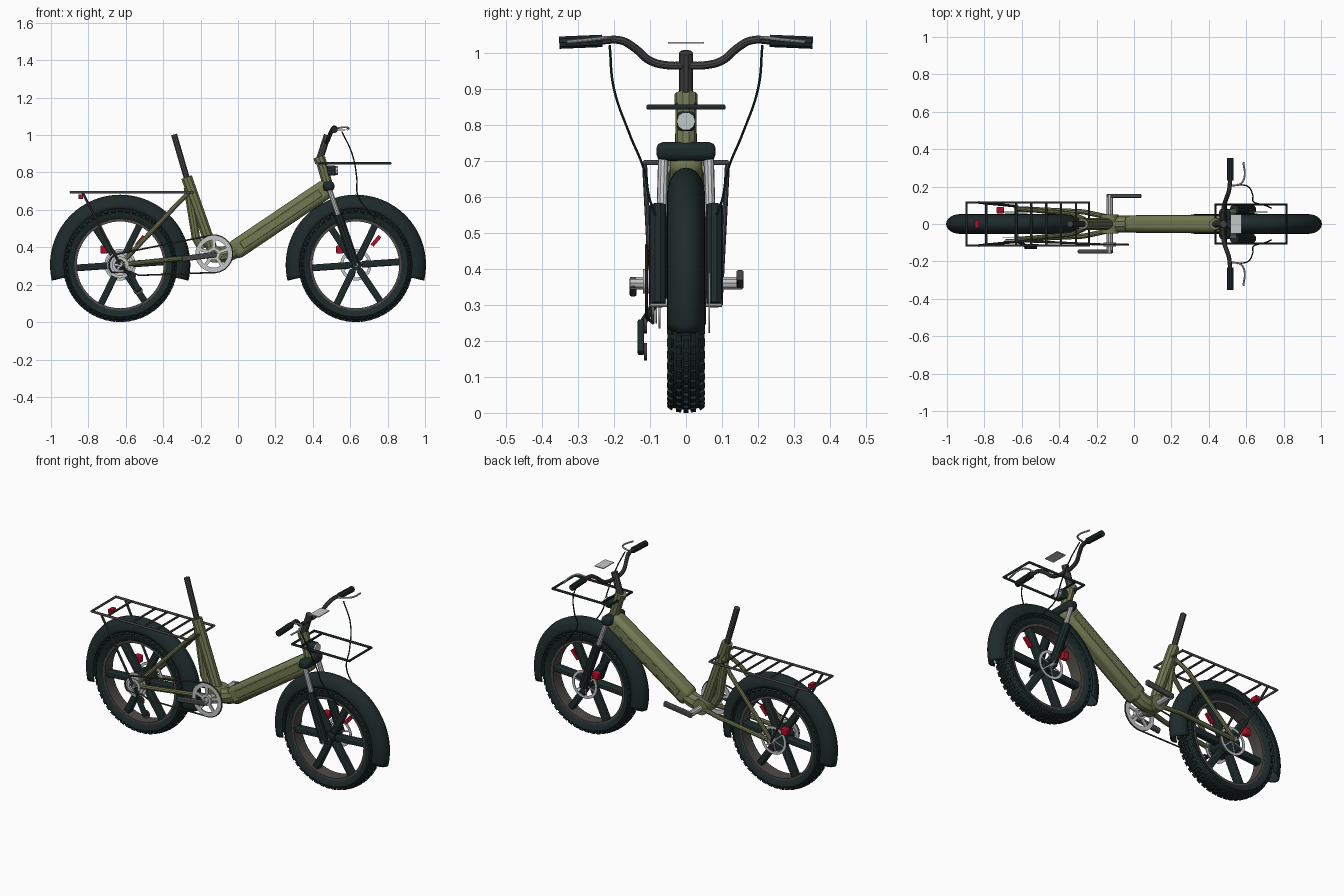
import bpy, bmesh, math
from mathutils import Matrix, Vector

old = bpy.data.objects.get("Cube")
if old:
    bpy.data.objects.remove(old, do_unlink=True)


def material(name, r, g, b):
    m = bpy.data.materials.new(name)
    m.use_nodes = True
    m.diffuse_color = (r, g, b, 1)
    m.node_tree.nodes["Principled BSDF"].inputs["Base Color"].default_value = (r, g, b, 1)
    return m


OLIVE = material("olive paint", .17, .19, .085)
BLACK = material("dark rubber", .013, .023, .023)
GREY = material("dark grey metal", .06, .06, .06)
RIM = material("rim grey", .075, .068, .062)
SILVER = material("silver metal", .55, .57, .58)
RED = material("red", .45, .004, .018)
CHAIN = material("chain brown", .06, .05, .03)


def smooth(ob, angle=35):
    bpy.ops.object.select_all(action='DESELECT')
    ob.select_set(True)
    bpy.context.view_layer.objects.active = ob
    bpy.ops.object.shade_smooth_by_angle(angle=math.radians(angle))


def finish(bm, name, mat):
    bmesh.ops.recalc_face_normals(bm, faces=bm.faces)
    me = bpy.data.meshes.new(name)
    bm.to_mesh(me)
    bm.free()
    me.materials.append(mat)
    ob = bpy.data.objects.new(name, me)
    bpy.context.collection.objects.link(ob)
    return ob


def tube(name, pts, r, mat, curved=False, cyclic=False):
    cu = bpy.data.curves.new(name, 'CURVE')
    cu.dimensions = '3D'
    cu.bevel_depth = r
    cu.bevel_resolution = 3
    cu.use_fill_caps = True
    sp = cu.splines.new('BEZIER' if curved else 'POLY')
    if curved:
        sp.bezier_points.add(len(pts) - 1)
        for bp, p in zip(sp.bezier_points, pts):
            bp.co = p
            bp.handle_left_type = bp.handle_right_type = 'AUTO'
        sp.resolution_u = 8
    else:
        sp.points.add(len(pts) - 1)
        for q, p in zip(sp.points, pts):
            q.co = (*p, 1)
    sp.use_cyclic_u = cyclic
    cu.materials.append(mat)
    ob = bpy.data.objects.new(name, cu)
    bpy.context.collection.objects.link(ob)
    bpy.ops.object.select_all(action='DESELECT')
    ob.select_set(True)
    bpy.context.view_layer.objects.active = ob
    bpy.ops.object.convert(target='MESH')
    smooth(bpy.context.view_layer.objects.active)


def bar(name, a, b, y, height, depth, mat, bevel=0.0):
    """Box running from a to b (x, z) at a given y."""
    dx, dz = b[0] - a[0], b[1] - a[1]
    bm = bmesh.new()
    bmesh.ops.create_cube(bm, size=1)
    bmesh.ops.scale(bm, vec=(math.hypot(dx, dz), depth, height), verts=bm.verts)
    ob = finish(bm, name, mat)
    ob.location = ((a[0] + b[0]) / 2, y, (a[1] + b[1]) / 2)
    ob.rotation_euler.y = -math.atan2(dz, dx)
    if bevel:
        mod = ob.modifiers.new("bevel", 'BEVEL')
        mod.width = bevel
        mod.segments = 2
        smooth(ob, 50)
    return ob


def lathe(name, profile, cx, cz, mat, start=0, end=360, segs=64, closed=True):
    """Sweep a profile of (radius, y) around a sideways axle."""
    bm = bmesh.new()
    full = end - start == 360
    rings = []
    for i in range(segs if full else segs + 1):
        a = math.radians(start + (end - start) * i / segs)
        rings.append([bm.verts.new((cx + r * math.cos(a), y, cz + r * math.sin(a))) for r, y in profile])
    n = len(profile)
    for i in range(segs):
        p, q = rings[i], rings[(i + 1) % len(rings)]
        for j in range(n if closed else n - 1):
            k = (j + 1) % n
            bm.faces.new((p[j], p[k], q[k], q[j]))
    ob = finish(bm, name, mat)
    smooth(ob)
    return ob


def ring(name, r0, r1, y0, y1, cx, cz, mat, segs=48):
    return lathe(name, [(r0, y0), (r1, y0), (r1, y1), (r0, y1)], cx, cz, mat, segs=segs)


def polar(cx, r, deg, cz):
    return cx + r * math.cos(math.radians(deg)), cz + r * math.sin(math.radians(deg))


# Wheels
CZ, WX, BX, BZ = .306, .63, -.13, .365
for end, cx in (("rear", -WX), ("front", WX)):
    half = [(.24, .034), (.258, .049), (.278, .051), (.291, .04), (.297, .018)]
    lathe(end + "_tyre", half + [(r, -y) for r, y in reversed(half)], cx, CZ, BLACK)
    bm = bmesh.new()
    for y, r, count, tilt in ((0, .299, 48, 0), (.02, .297, 48, 8), (.042, .289, 48, 40)):
        for s in ((1, -1) if y else (1,)):
            for i in range(count):
                a = 2 * math.pi * (i + (.5 if y == .02 else 0)) / count
                m = (Matrix.Translation((cx, 0, CZ)) @ Matrix.Rotation(a, 4, 'Y')
                     @ Matrix.Translation((0, s * y, r)) @ Matrix.Rotation(-s * math.radians(tilt), 4, 'X')
                     @ Matrix.Diagonal((.024, .015, .014, 1)))
                bmesh.ops.create_cube(bm, size=1, matrix=m)
    finish(bm, end + "_tyre_knobs", BLACK)
    ring(end + "_rim", .232, .25, -.038, .038, cx, CZ, RIM, 64)
    for i in range(6):
        a = 4 + 60 * i
        bar(f"{end}_spoke_{i}", polar(cx, .03, a, CZ), polar(cx, .238, a, CZ), 0, .036, .044, BLACK, .007)
    ring(end + "_hub", .008, .06 if end == "rear" else .03, -.05, .055, cx, CZ, BLACK, 32)
    ring(end + "_axle", .002, .012, -.1, .1, cx, CZ, SILVER, 16)
    # Brake rotor, caliper and wheel reflector
    ring(end + "_rotor", .068, .084, .062, .066, cx, CZ, SILVER)
    for i in range(6):
        bar(f"{end}_rotor_arm_{i}", polar(cx, .012, 60 * i + 30, CZ), polar(cx, .07, 60 * i + 20, CZ),
            .064, .008, .004, SILVER)
    bar(end + "_caliper", (cx - .105, .388), (cx - .065, .388), .074, .042, .034, RED, .005)
    bar(end + "_reflector", polar(cx, .135, 50, CZ), polar(cx, .2, 50, CZ), 0, .02, .014, RED)
    # Fender
    arc = [(.3 + .072 * math.sin(t), .05 * math.cos(t)) for t in (math.pi * i / 12 for i in range(13))]
    fender = lathe(end + "_fender", arc, cx, CZ, BLACK, -13, 193, 56, closed=False)
    shell = fender.modifiers.new("shell", 'SOLIDIFY')
    shell.thickness = .006
    shell.offset = 0

# Main frame
bar("down_tube", (-.03, .375), (.485, .722), 0, .105, .09, OLIVE, .026)
for s, side in ((1, "left"), (-1, "right")):
    bar(f"battery_panel_{side}", (.02, .409), (.44, .692), s * .045, .042, .008, OLIVE, .003)
bar("battery_lid", (.0, .45), (.42, .733), 0, .012, .045, OLIVE, .004)
tube("frame_elbow", [(.02, 0, .408), (-.035, 0, .375), (-.08, 0, .362), (BX, 0, .362)], .045, OLIVE, True)
ring("bottom_bracket", .01, .046, -.05, .05, BX, BZ, OLIVE, 32)
tube("head_tube", [(.44, 0, .875), (.485, 0, .715)], .029, OLIVE)
tube("head_collar", [(.432, 0, .885), (.442, 0, .855)], .032, OLIVE)
tube("seat_tube", [(-.275, 0, .775), (BX, 0, BZ)], .031, OLIVE)
tube("seat_brace", [(-.268, 0, .72), (-.225, 0, .45), (-.19, 0, .39)], .024, OLIVE)
tube("seat_post", [(-.265, 0, .74), (-.342, 0, 1.003)], .017, GREY)
for s, side in ((1, "left"), (-1, "right")):
    tube(f"seat_stay_{side}", [(-.265, s * .025, .69), (-.33, s * .055, .625), (-WX, s * .082, CZ)], .0125, OLIVE)
    tube(f"chain_stay_{side}", [(BX, s * .035, .355), (-.27, s * .065, .345), (-WX, s * .082, CZ)], .0135, OLIVE)

    # Fork
    tube(f"fork_stanchion_{side}", [(.488, s * .063, .712), (.55, s * .068, .53)], .0145, SILVER)
    tube(f"fork_lower_{side}", [(.535, s * .078, .575), (WX, s * .078, .3)], .025, BLACK)
    # Handlebar grip, lever and brake cable
    tube(f"grip_{side}", [(.515, s * .232, 1.033), (.515, s * .352, 1.028)], .018, BLACK)
    tube(f"brake_lever_{side}", [(.525, s * .205, 1.036), (.57, s * .215, 1.042), (.59, s * .25, 1.038),
                                 (.585, s * .33, 1.03)], .005, SILVER, True)
    tube(f"brake_cable_{side}", [(.555, s * .212, 1.02), (.61, s * .2, .9), (.635, s * .155, .77),
                                 (.64, s * .118, .68), (.7, s * .1, .59), (.735, s * .085, .55)], .0035, BLACK, True)
    # Rear rack stay
    tube(f"rack_stay_{side}", [(-.83, s * .115, .69), (-WX, s * .095, CZ)], .007, GREY)

# Fork crown, stem, handlebar and display
bar("fork_crown", (.455, .726), (.515, .726), 0, .052, .165, BLACK, .018)
tube("stem", [(.438, 0, .875), (.478, 0, 1.0)], .02, GREY)
side_path = [(.475, .05, .965), (.482, .1, .978), (.497, .145, 1.015), (.508, .18, 1.034), (.515, .245, 1.033)]
tube("handlebar", [(x, -y, z) for x, y, z in reversed(side_path)] + [(.473, 0, .965)] + side_path, .0115, GREY, True)
bar("display", (.515, 1.028), (.575, 1.028), 0, .005, .1, SILVER)

# Headlamp
bar("lamp_body", (.475, .81), (.525, .81), 0, .055, .05, BLACK, .01)
tube("lamp_lens", [(.522, 0, .81), (.534, 0, .81)], .026, SILVER)


# Racks
def rack(name, x0, x1, z, y, r, bars, mat):
    tube(name + "_frame", [(x0, -y, z), (x1, -y, z), (x1, y, z), (x0, y, z)], r, mat, cyclic=True)
    for i, x in enumerate(bars):
        tube(f"{name}_bar_{i}", [(x, -y, z), (x, y, z)], r * .85, mat)


rack("front_rack", .435, .815, .849, .105, .0075, (.49,), BLACK)
rack("rear_rack", -.895, -.24, .695, .115, .0075, [-.79] + [-.63 + .08 * i for i in range(5)], GREY)
bar("tail_lamp", (-.853, .67), (-.828, .67), 0, .026, .045, RED, .003)

# Cranks and chainring
tube("crank_axle", [(BX, -.155, BZ - .005), (BX, .155, BZ - .005)], .018, SILVER)
bar("crank_left", (-.145, .358), (.04, .382), .15, .03, .02, GREY, .005)
bar("crank_right", (-.115, .362), (-.3, .338), -.147, .03, .02, GREY, .005)
ring("chainring", .074, .098, -.114, -.106, BX, BZ, SILVER)
ring("chainring_hub", .018, .034, -.12, -.1, BX, BZ, SILVER, 32)
for i in range(5):
    bar(f"chainring_arm_{i}", polar(BX, .025, 72 * i + 18, BZ), polar(BX, .08, 72 * i + 18, BZ),
        -.11, .018, .008, SILVER)

# Cassette, derailleur and chain
for i, r in enumerate((.072, .058, .044)):
    ring(f"sprocket_{i}", r - .016, r, -.076 - .009 * i, -.071 - .009 * i, -WX, CZ, SILVER, 40)
for i in range(6):
    bar(f"sprocket_arm_{i}", polar(-WX, .01, 60 * i, CZ), polar(-WX, .062, 60 * i, CZ), -.074, .012, .004, SILVER)
bar("derailleur_cage", (-.575, .255), (-.53, .165), -.125, .03, .018, BLACK, .005)
for i, p in enumerate(((-.57, .245), (-.535, .17))):
    ring(f"derailleur_pulley_{i}", .004, .024, -.116, -.108, *p, GREY, 20)
tube("derailleur_hanger", [(-WX, -.085, CZ), (-.575, -.12, .25)], .01, BLACK)
around = [polar(BX, .1, 95 - 15 * i, BZ) for i in range(13)]
back = [polar(-WX, .06, 220 - 20 * i, CZ) for i in range(7)]
loop = around + [(-.53, .25), (-.57, .268)] + back
tube("chain", [(x, -.11 if x > -.5 else -.092, z) for x, z in loop], .0045, CHAIN, cyclic=True)
